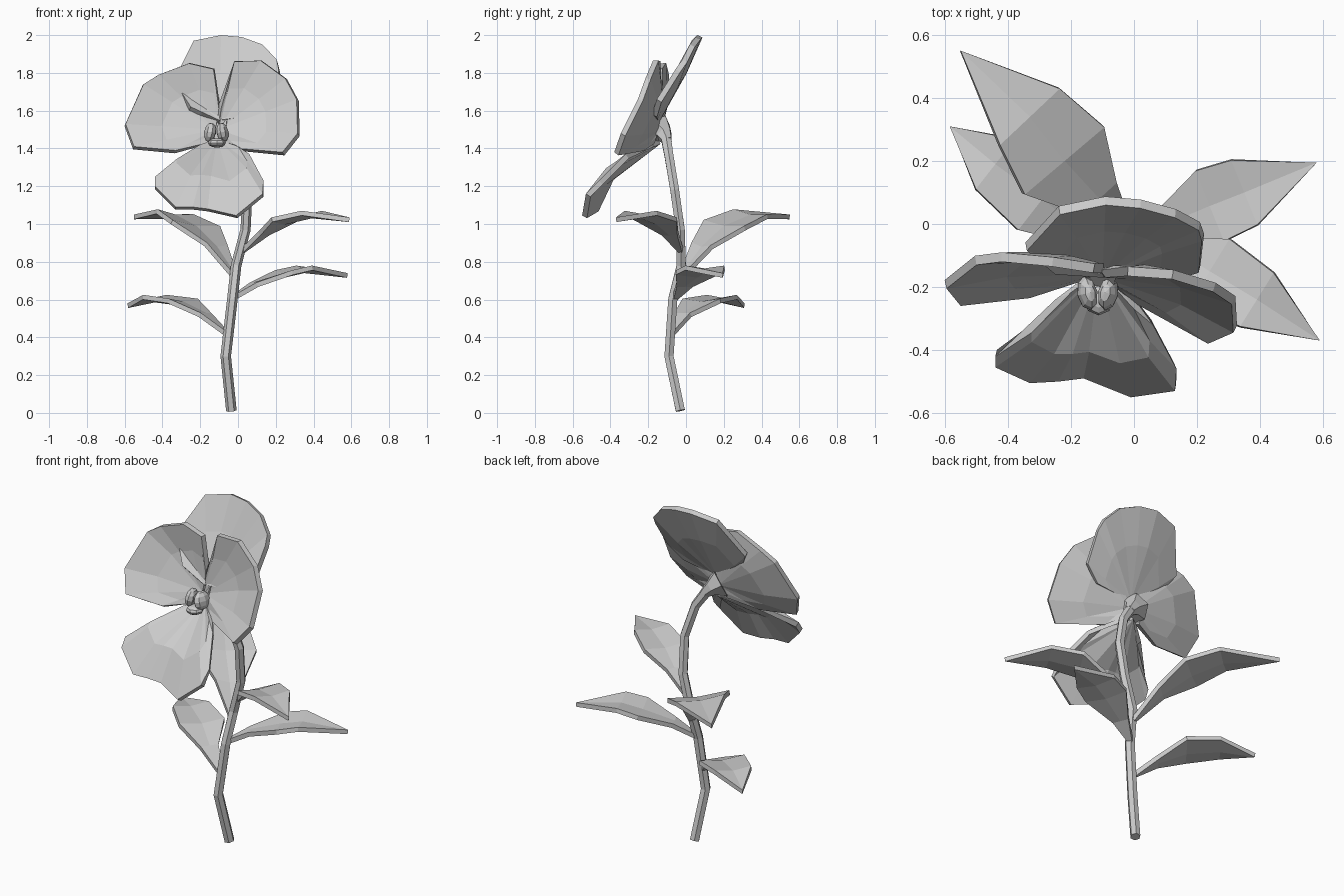
import bpy, bmesh, math
from mathutils import Vector

cube = bpy.data.objects.get("Cube")
if cube:
    bpy.data.objects.remove(cube, do_unlink=True)

GREY = (0.6, 0.6, 0.6, 1)
mat = bpy.data.materials.new("plain grey")
mat.use_nodes = True
mat.diffuse_color = GREY
mat.node_tree.nodes["Principled BSDF"].inputs["Base Color"].default_value = GREY


def finish(name, bm, thickness=0, recalc=False):
    """Turn a bmesh into an object, optionally thickened behind its faces."""
    if recalc:
        bmesh.ops.recalc_face_normals(bm, faces=bm.faces)
    mesh = bpy.data.meshes.new(name)
    bm.to_mesh(mesh)
    bm.free()
    mesh.materials.append(mat)
    ob = bpy.data.objects.new(name, mesh)
    bpy.context.collection.objects.link(ob)
    if thickness:
        mod = ob.modifiers.new("thickness", 'SOLIDIFY')
        mod.thickness = thickness
        mod.offset = -1
    return ob


def tube(name, path, radii, sides=6):
    """Sweep a regular polygon along a path."""
    bm = bmesh.new()
    pts = [Vector(p) for p in path]
    rings = []
    for i, p in enumerate(pts):
        tangent = pts[min(i + 1, len(pts) - 1)] - pts[max(i - 1, 0)]
        turn = Vector((0, 0, 1)).rotation_difference(tangent)
        ring = []
        for k in range(sides):
            a = math.tau * k / sides
            ring.append(bm.verts.new(p + turn @ (Vector((math.cos(a), math.sin(a), 0)) * radii[i])))
        rings.append(ring)
    for r, s in zip(rings, rings[1:]):
        for k in range(sides):
            n = (k + 1) % sides
            bm.faces.new((r[k], r[n], s[n], s[k]))
    bm.faces.new(rings[0][::-1])
    bm.faces.new(rings[-1])
    return finish(name, bm, recalc=True)


def petal(name, base, outline, bulge, t=0.6):
    """Fan from a base point to an outline (anticlockwise from the front), bent at a middle ring."""
    bm = bmesh.new()
    base, bulge = Vector(base), Vector(bulge)
    root = bm.verts.new(base)
    rim = [bm.verts.new(p) for p in outline]
    last = len(rim) - 1
    mid = [bm.verts.new(base.lerp(v.co, t) + bulge * math.sin(math.pi * i / last))
           for i, v in enumerate(rim)]
    for i in range(last):
        bm.faces.new((root, mid[i], mid[i + 1]))
        bm.faces.new((mid[i], rim[i], rim[i + 1], mid[i + 1]))
    return finish(name, bm, 0.03)


def leaf(name, rib, widths, tilt=0.0, fold=0.015):
    """Blade built as rows across a rib, ending in a point."""
    bm = bmesh.new()
    pts = [Vector(p) for p in rib]
    rows = []
    for i, p in enumerate(pts[:-1]):
        d = pts[i + 1] - pts[max(i - 1, 0)]
        side = Vector((-d.y, d.x, 0)).normalized()
        rise = Vector((0, 0, 1))
        w = widths[i]
        lift = fold if w > 0.06 else 0
        rows.append([bm.verts.new(p + side * w * s + rise * (lift + tilt * w * s)) for s in (1, 0, -1)])
        rows[-1][1].co = p
    for r, s in zip(rows, rows[1:]):
        for k in (0, 1):
            bm.faces.new((r[k], r[k + 1], s[k + 1], s[k]))
    tip = bm.verts.new(pts[-1])
    for k in (0, 1):
        bm.faces.new((rows[-1][k], rows[-1][k + 1], tip))
    return finish(name, bm, 0.025)


# Stem and flared cup behind the flower
tube("stem", [(-0.035, -0.03, 0.012), (-0.065, -0.09, 0.3), (-0.03, -0.07, 0.6),
              (-0.01, -0.025, 0.78), (0.04, -0.03, 0.97), (0.05, -0.06, 1.18),
              (0, -0.09, 1.36), (-0.06, -0.105, 1.45)],
     [0.028, 0.028, 0.028, 0.028, 0.027, 0.027, 0.027, 0.03])
tube("flower_cup", [(-0.05, -0.1, 1.44), (-0.085, -0.115, 1.475), (-0.12, -0.15, 1.5)],
     [0.028, 0.045, 0.085])

# Leaves
leaf("upper_right_leaf",
     [(-0.01, -0.03, 0.73), (-0.11, 0.08, 0.88), (-0.22, 0.2, 0.99), (-0.33, 0.34, 1.05), (-0.55, 0.55, 1.05)],
     [0.012, 0.075, 0.165, 0.13], 0.1)
leaf("lower_right_leaf",
     [(-0.055, -0.08, 0.43), (-0.17, -0.02, 0.53), (-0.29, 0.08, 0.59), (-0.44, 0.19, 0.61), (-0.585, 0.31, 0.58)],
     [0.012, 0.05, 0.125, 0.1])
leaf("upper_left_leaf",
     [(0.02, -0.025, 0.87), (0.13, -0.08, 0.96), (0.24, -0.15, 1.02), (0.39, -0.24, 1.055), (0.59, -0.37, 1.035)],
     [0.012, 0.045, 0.12, 0.1])
leaf("lower_left_leaf",
     [(-0.03, -0.06, 0.62), (0.08, -0.01, 0.69), (0.24, 0.057, 0.74), (0.35, 0.1, 0.765), (0.58, 0.195, 0.74)],
     [0.012, 0.045, 0.12, 0.11])

# Petals
petal("top_petal", (-0.1, -0.17, 1.55),
      [(0.12, -0.18, 1.58), (0.205, -0.155, 1.66), (0.215, -0.055, 1.82), (0.205, -0.02, 1.87),
       (0.13, 0.02, 1.95), (0.02, 0.05, 1.99), (-0.09, 0.06, 2.0), (-0.235, 0.03, 1.97),
       (-0.34, -0.085, 1.76), (-0.25, -0.16, 1.62)], (0, 0.01, -0.01))
petal("left_petal", (-0.1, -0.17, 1.5),
      [(-0.07, -0.19, 1.43), (0, -0.25, 1.40), (0.235, -0.38, 1.38), (0.315, -0.345, 1.48),
       (0.31, -0.255, 1.66), (0.25, -0.215, 1.77), (0.12, -0.175, 1.865), (-0.02, -0.165, 1.86),
       (-0.09, -0.17, 1.61)], (0, 0.02, 0))
petal("right_petal", (-0.12, -0.16, 1.5),
      [(-0.1, -0.155, 1.6), (-0.13, -0.155, 1.82), (-0.26, -0.135, 1.85), (-0.42, -0.12, 1.79),
       (-0.5, -0.13, 1.74), (-0.595, -0.205, 1.53), (-0.55, -0.26, 1.41), (-0.33, -0.235, 1.39),
       (-0.16, -0.18, 1.43)], (0, 0.02, 0))
petal("lip_petal", (-0.11, -0.15, 1.45),
      [(-0.17, -0.18, 1.425), (-0.25, -0.24, 1.385), (-0.44, -0.42, 1.25), (-0.44, -0.455, 1.2),
       (-0.33, -0.505, 1.09), (-0.24, -0.5, 1.09), (-0.16, -0.49, 1.08), (-0.01, -0.55, 1.045),
       (0.13, -0.53, 1.16), (0.135, -0.46, 1.23), (0.06, -0.32, 1.37), (-0.04, -0.18, 1.43)],
      (0, -0.035, 0.045), 0.65)

# Small lobes at the flower centre
for name, loc, size, roll in (
        ("right_lobe", (-0.148, -0.22, 1.485), (0.032, 0.055, 0.052), 0.2),
        ("left_lobe", (-0.082, -0.22, 1.485), (0.032, 0.055, 0.052), -0.2),
        ("lower_lobe", (-0.112, -0.24, 1.43), (0.048, 0.05, 0.026), 0)):
    bm = bmesh.new()
    bmesh.ops.create_uvsphere(bm, u_segments=8, v_segments=6, radius=1)
    lobe = finish(name, bm)
    lobe.location, lobe.scale = loc, size
    lobe.rotation_euler = (0, roll, roll)
